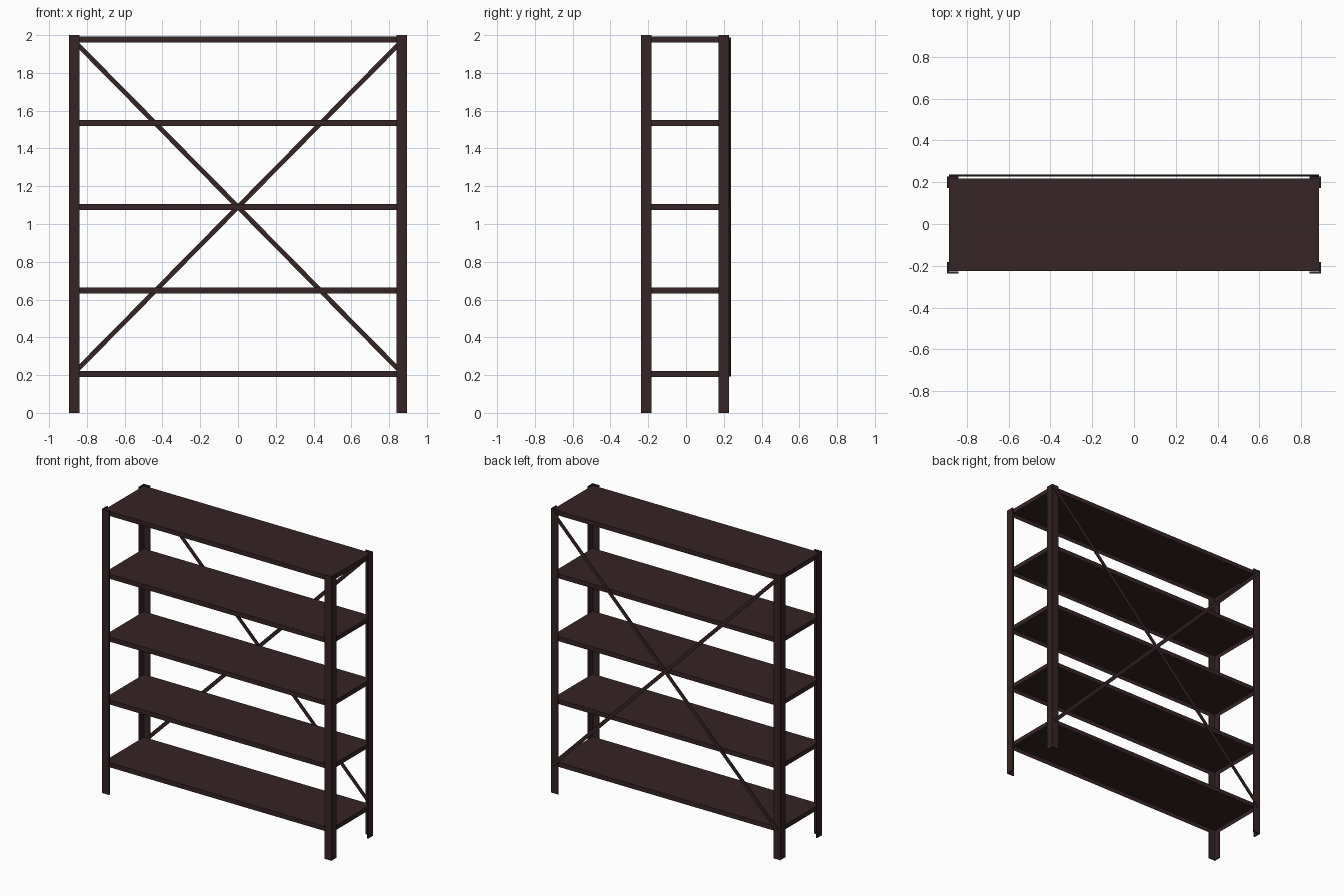
import bpy, bmesh
from mathutils import Vector

if "Cube" in bpy.data.objects:
    bpy.data.objects.remove(bpy.data.objects["Cube"])

mat = bpy.data.materials.new("dark brown metal")
mat.diffuse_color = (0.037, 0.0175, 0.0178, 1)
mat.use_nodes = True
mat.node_tree.nodes["Principled BSDF"].inputs["Base Color"].default_value = mat.diffuse_color


def finish(name, bm):
    bmesh.ops.recalc_face_normals(bm, faces=bm.faces)
    me = bpy.data.meshes.new(name)
    bm.to_mesh(me)
    bm.free()
    me.materials.append(mat)
    ob = bpy.data.objects.new(name, me)
    bpy.context.collection.objects.link(ob)
    return ob


def extrude(name, points, vec):
    bm = bmesh.new()
    f = bm.faces.new([bm.verts.new(p) for p in points])
    r = bmesh.ops.extrude_face_region(bm, geom=[f], use_keep_orig=True)
    vs = [v for v in r["geom"] if isinstance(v, bmesh.types.BMVert)]
    bmesh.ops.translate(bm, verts=vs, vec=vec)
    return finish(name, bm)


def add_box(bm, x0, x1, y0, y1, z0, z1):
    r = bmesh.ops.create_cube(bm, size=1)
    for v in r["verts"]:
        v.co = Vector(((x0 + x1) / 2 + v.co.x * (x1 - x0),
                       (y0 + y1) / 2 + v.co.y * (y1 - y0),
                       (z0 + z1) / 2 + v.co.z * (z1 - z0)))


# L-shaped corner posts, open towards the inside
W, T = 0.055, 0.009
profile = [(0, 0), (W, 0), (W, T), (T, T), (T, W), (0, W)]
for xn, sx in (("left", 1), ("right", -1)):
    for yn, sy, y0 in (("front", 1, -0.237), ("back", -1, 0.227)):
        pts = [(sx * (-0.894 + a), y0 + sy * b, 0) for a, b in profile]
        extrude(f"{yn}_{xn}_post", pts, (0, 0, 2))

# shelves: thin sheet with folded-down edges, hollow below
X, Y0, Y1, H, S = 0.885, -0.226, 0.217, 0.032, 0.005
for i in range(5):
    top = 0.222 + i * 0.4425
    bm = bmesh.new()
    add_box(bm, -X, X, Y0, Y1, top - H, top)
    bm.faces.ensure_lookup_table()
    under = min(bm.faces, key=lambda f: f.calc_center_median().z)
    bmesh.ops.recalc_face_normals(bm, faces=bm.faces)
    bmesh.ops.inset_region(bm, faces=[under], thickness=S, use_even_offset=True)
    bmesh.ops.translate(bm, verts=under.verts, vec=(0, 0, H - S))
    finish(f"shelf_{i + 1}", bm)

# crossed flat braces on the back
for name, s, y0, y1 in (("rising_brace", 1, 0.227, 0.232), ("falling_brace", -1, 0.232, 0.237)):
    a, b = Vector((-0.877 * s, 0, 0.202)), Vector((0.877 * s, 0, 1.978))
    d = (b - a).normalized()
    n = Vector((-d.z, 0, d.x)) * 0.0125
    pts = [p + Vector((0, y0, 0)) for p in (a + n, b + n, b - n, a - n)]
    extrude(name, pts, (0, y1 - y0, 0))
